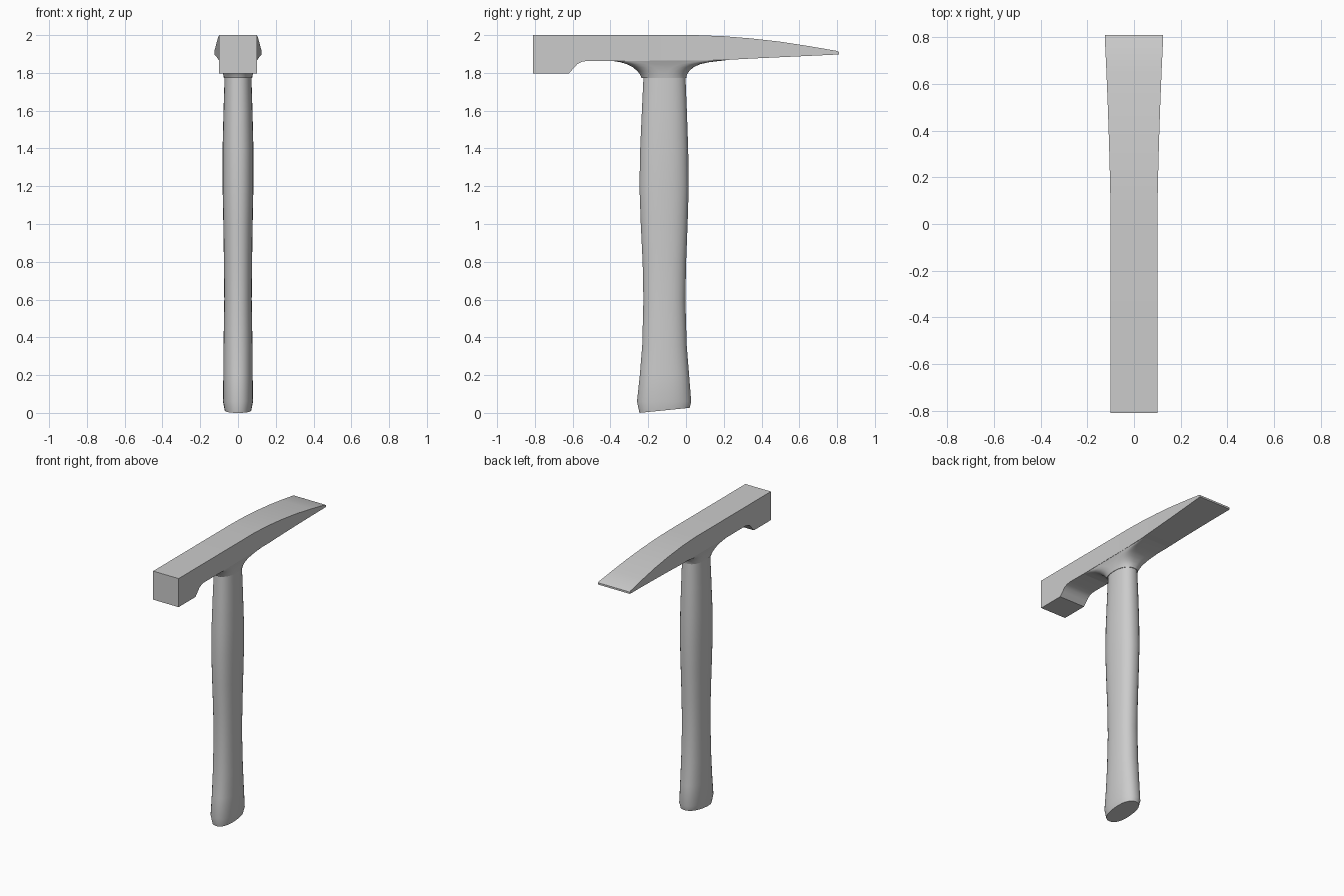
import bpy, bmesh
from math import cos, sin, tau


def loft(name, rings, cap_start=True, cap_end=True):
    """Skin a list of equal-length closed rings into one object."""
    bm = bmesh.new()
    loops = [[bm.verts.new(p) for p in ring] for ring in rings]
    n = len(loops[0])
    for a, b in zip(loops, loops[1:]):
        for i in range(n):
            j = (i + 1) % n
            bm.faces.new((a[i], a[j], b[j], b[i]))
    if cap_start:
        bm.faces.new(loops[0][::-1])
    if cap_end:
        bm.faces.new(loops[-1])
    bmesh.ops.recalc_face_normals(bm, faces=bm.faces)
    mesh = bpy.data.meshes.new(name)
    bm.to_mesh(mesh)
    bm.free()
    obj = bpy.data.objects.new(name, mesh)
    bpy.context.collection.objects.link(obj)
    bpy.ops.object.select_all(action='DESELECT')
    obj.select_set(True)
    bpy.context.view_layer.objects.active = obj
    bpy.ops.object.shade_smooth_by_angle(angle=0.5)
    return obj


def oval(z, y0, y1, hx, n=2.3, segs=32, slope=0.0):
    """Superellipse ring between y0 and y1; slope tilts it along y."""
    cy, hy = (y0 + y1) / 2, (y1 - y0) / 2

    def power(v):
        return (1 if v > 0 else -1) * abs(v) ** (2 / n)
    pts = []
    for i in range(segs):
        a = tau * (i + 0.5) / segs
        y = cy + hy * power(sin(a))
        pts.append((hx * power(cos(a)), y, z + slope * (y - y0)))
    return pts


# Head: stations along y as (y, bottom z, top z, half width)
stations = [
    (-0.81, 1.797, 2.0, 0.10), (-0.62, 1.797, 2.0, 0.10),
    (-0.595, 1.825, 2.0, 0.10), (-0.575, 1.847, 2.0, 0.10),
    (-0.55, 1.859, 2.0, 0.10), (-0.52, 1.864, 2.0, 0.10),
    (-0.37, 1.863, 2.0, 0.10), (0.05, 1.866, 2.0, 0.10),
    (0.2, 1.868, 1.994, 0.103), (0.35, 1.876, 1.982, 0.107),
    (0.5, 1.883, 1.965, 0.112), (0.65, 1.890, 1.942, 0.118),
    (0.8, 1.897, 1.916, 0.125), (0.81, 1.898, 1.911, 0.125),
]
loft("hammer_head", [[(-w, y, b), (w, y, b), (w, y, t), (-w, y, t)]
                     for y, b, t, w in stations])

# Flared collar that turns from an oval socket into the square head
collar = [
    (1.772, -0.236, 0.002, 0.075, 2.3), (1.79, -0.243, 0.005, 0.078, 2.5),
    (1.81, -0.258, 0.018, 0.082, 3.0), (1.83, -0.282, 0.040, 0.087, 4.0),
    (1.846, -0.312, 0.075, 0.092, 6.0), (1.857, -0.35, 0.125, 0.096, 9.0),
    (1.868, -0.42, 0.22, 0.0995, 16.0),
]
loft("head_collar", [oval(*c) for c in collar])

# Contoured handle with a slanted butt
handle = [
    (0.06, -0.26, 0.028, 0.080), (0.2, -0.245, 0.017, 0.078),
    (0.36, -0.232, 0.004, 0.077), (0.6, -0.226, -0.003, 0.073),
    (0.8, -0.230, 0.001, 0.075), (1.0, -0.240, 0.009, 0.078),
    (1.2, -0.247, 0.015, 0.082), (1.4, -0.243, 0.012, 0.082),
    (1.6, -0.234, 0.005, 0.077), (1.79, -0.225, -0.003, 0.071),
]
butt = oval(0.0, -0.247, 0.020, 0.070, slope=0.1)
loft("handle", [butt] + [oval(*h) for h in handle])
